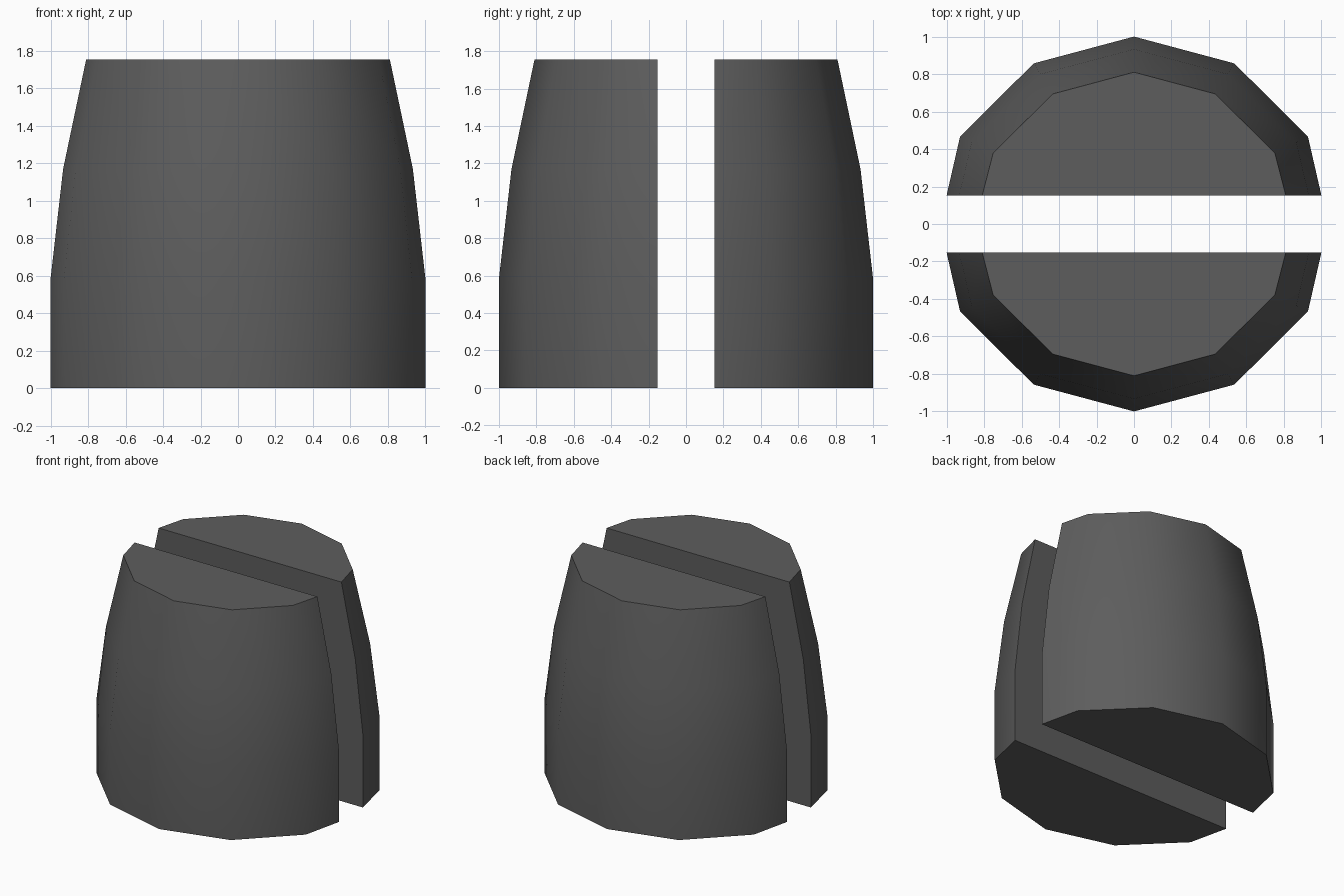
import bpy
import bmesh
from math import radians

cube = bpy.data.objects.get("Cube")
if cube:
    bpy.data.objects.remove(cube, do_unlink=True)

# Material
GREY = (0.11, 0.11, 0.11, 1)
mat = bpy.data.materials.new("dark_grey")
mat.use_nodes = True
mat.diffuse_color = GREY
mat.node_tree.nodes["Principled BSDF"].inputs["Base Color"].default_value = GREY

# Right-hand part of the half outline, and the (height, scale) of each ring
GAP = 0.152
QUARTER = [(1.0, GAP), (0.928, 0.467), (0.535, 0.857)]
OUTLINE = QUARTER + [(0, 1.0)] + [(-x, y) for x, y in reversed(QUARTER)]
RINGS = [(0, 1.0), (0.585, 1.0), (1.17, 0.933), (1.755, 0.81)]


def make_half(name, side):
    """Loft the outline through the rings, keeping the cut face flat."""
    bm = bmesh.new()
    rings = []
    for z, s in RINGS:
        rings.append([bm.verts.new((x * s, side * (GAP if y == GAP else y * s), z))
                      for x, y in OUTLINE])
    n = len(OUTLINE)
    for low, high in zip(rings, rings[1:]):
        for i in range(n - 1):
            bm.faces.new((low[i], low[i + 1], high[i + 1], high[i]))
    # Caps and the flat cut face
    bm.faces.new(rings[0])
    bm.faces.new(rings[-1])
    bm.faces.new([r[0] for r in rings] + [r[-1] for r in reversed(rings)])
    bmesh.ops.recalc_face_normals(bm, faces=bm.faces)
    mesh = bpy.data.meshes.new(name)
    bm.to_mesh(mesh)
    bm.free()
    mesh.materials.append(mat)
    obj = bpy.data.objects.new(name, mesh)
    bpy.context.collection.objects.link(obj)
    bpy.ops.object.select_all(action="DESELECT")
    obj.select_set(True)
    bpy.context.view_layer.objects.active = obj
    bpy.ops.object.shade_smooth_by_angle(angle=radians(40))


make_half("front_half", -1)
make_half("back_half", 1)
